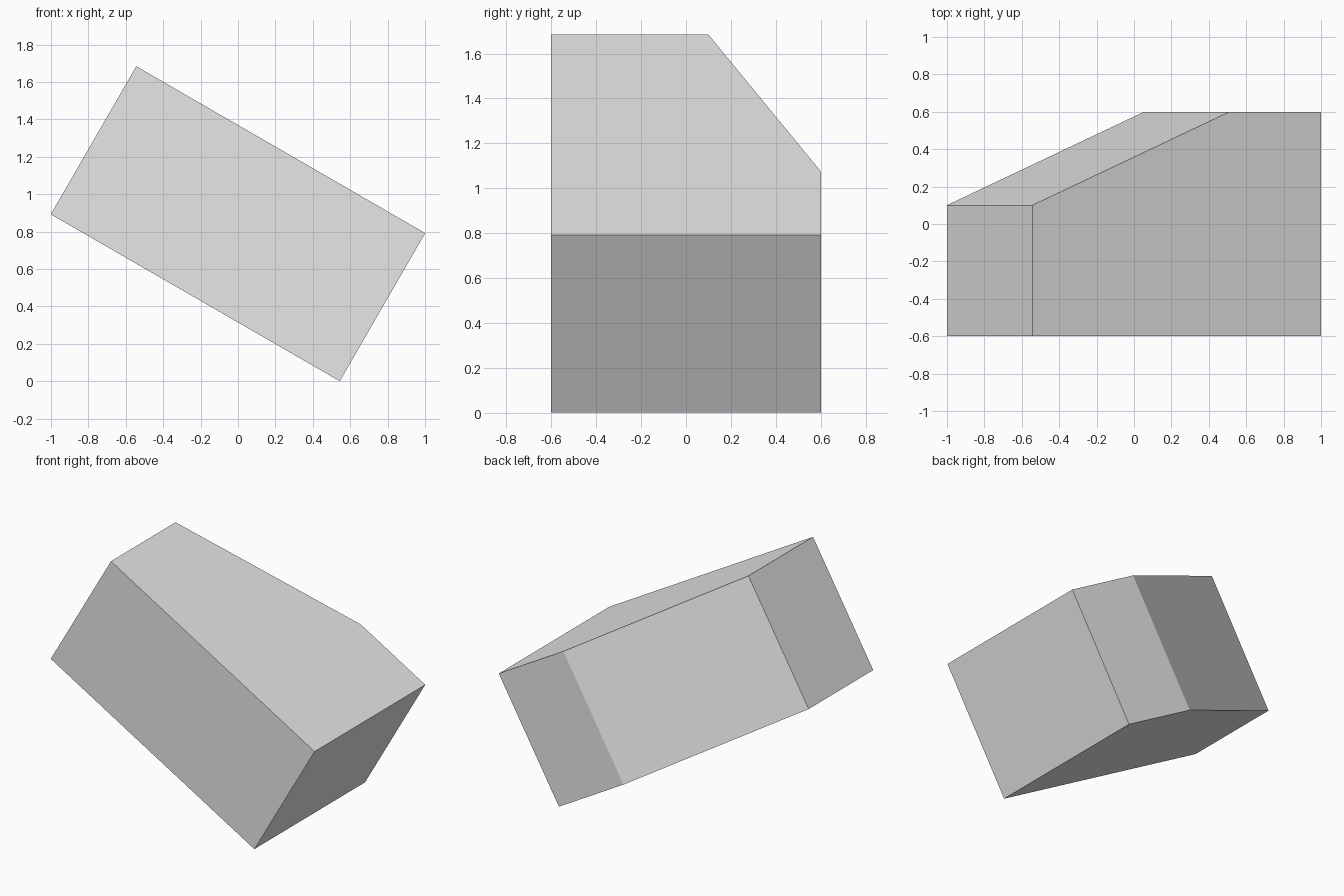
import bpy
import bmesh
from math import radians
from mathutils import Matrix, Vector

cube = bpy.data.objects.get("Cube")
if cube:
    bpy.data.objects.remove(cube, do_unlink=True)

LENGTH, DEPTH, THICKNESS, TILT = 1.784, 1.2, 0.914, radians(30)
CENTRE_Z = 0.8425

# Plain grey material
grey = bpy.data.materials.new("light_grey")
grey.use_nodes = True
colour = (0.8, 0.8, 0.8, 1)
grey.diffuse_color = colour
grey.node_tree.nodes["Principled BSDF"].inputs["Base Color"].default_value = colour

# Block outline: a rectangle with one long sloping corner
hx, hy = LENGTH / 2, DEPTH / 2
outline = [(-hx, -hy), (hx, -hy), (hx, hy), (-hx + 1.218, hy), (-hx, 0.1)]

bm = bmesh.new()
base = bm.faces.new([bm.verts.new((x, y, -THICKNESS / 2)) for x, y in outline])
extruded = bmesh.ops.extrude_face_region(bm, geom=[base], use_keep_orig=True)
top = [v for v in extruded["geom"] if isinstance(v, bmesh.types.BMVert)]
bmesh.ops.translate(bm, verts=top, vec=Vector((0, 0, THICKNESS)))
bmesh.ops.recalc_face_normals(bm, faces=bm.faces)

# Tip the block so it rests on its lower edge
bm.transform(Matrix.Translation((0, 0, CENTRE_Z)) @ Matrix.Rotation(TILT, 4, "Y"))

mesh = bpy.data.meshes.new("tilted_block")
bm.to_mesh(mesh)
bm.free()
mesh.materials.append(grey)
bpy.context.collection.objects.link(bpy.data.objects.new("tilted_block", mesh))
